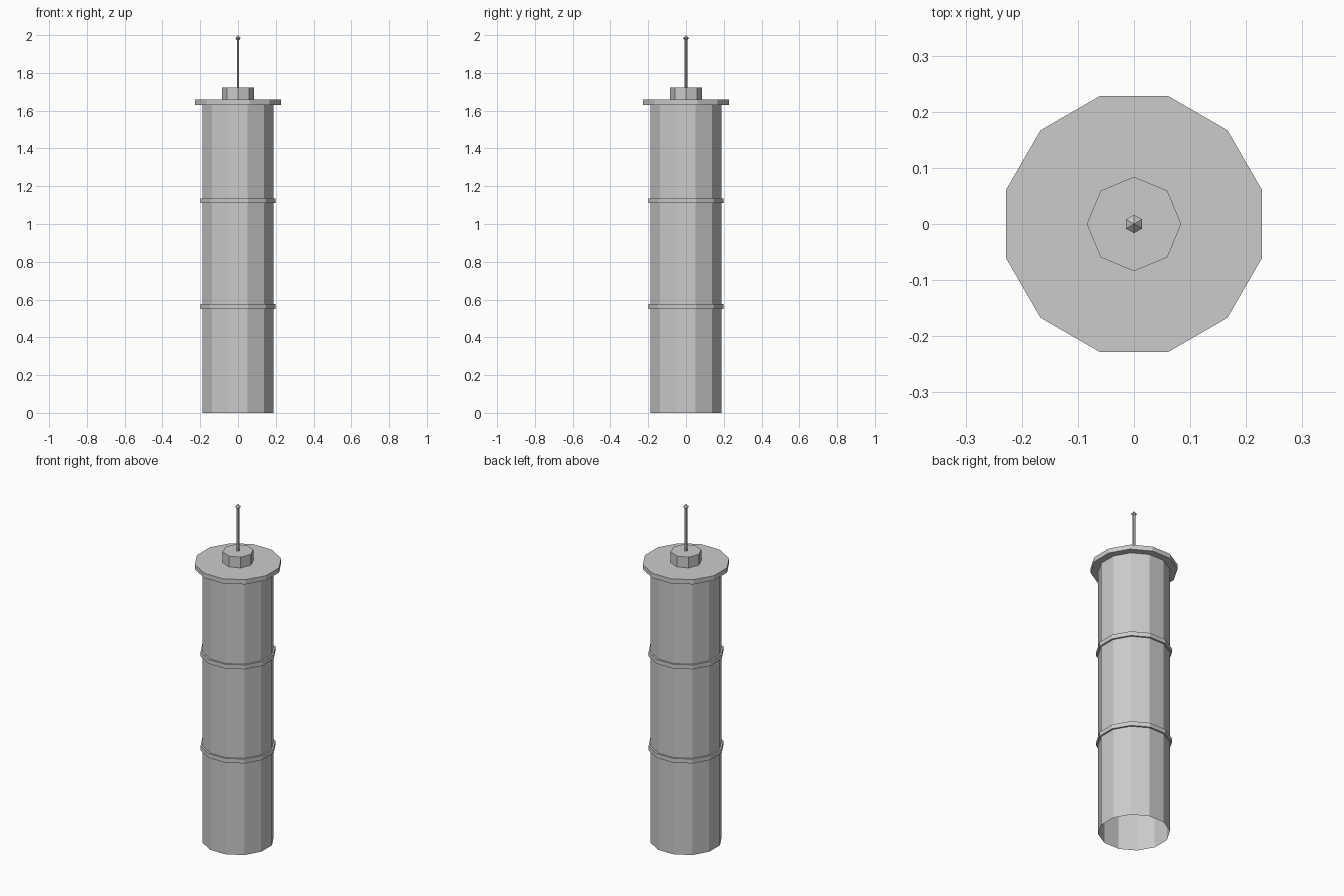
import bpy
import bmesh
import math
from mathutils import Matrix

cube = bpy.data.objects.get("Cube")
if cube:
    bpy.data.objects.remove(cube, do_unlink=True)

grey = bpy.data.materials.new("light_grey")
grey.use_nodes = True
COLOUR = (0.6, 0.6, 0.6, 1)
grey.diffuse_color = COLOUR
grey.node_tree.nodes["Principled BSDF"].inputs["Base Color"].default_value = COLOUR


def add_object(name, bm):
    mesh = bpy.data.meshes.new(name)
    bm.to_mesh(mesh)
    bm.free()
    mesh.materials.append(grey)
    obj = bpy.data.objects.new(name, mesh)
    bpy.context.collection.objects.link(obj)
    return obj


def prism(name, sides, radius, bottom, top, turn=0.0, capped=True):
    """Upright prism; turn is the angle of its first corner."""
    bm = bmesh.new()
    place = Matrix.Translation((0, 0, (bottom + top) / 2)) @ Matrix.Rotation(turn, 4, "Z")
    bmesh.ops.create_cone(bm, cap_ends=capped, segments=sides, radius1=radius,
                          radius2=radius, depth=top - bottom, matrix=place)
    return add_object(name, bm)


HALF_SIDE = math.radians(15)

# Open-ended shaft with flat sides facing front, back, left and right
prism("tower_shaft", 12, 0.195, 0, 1.63, HALF_SIDE, capped=False)

# Raised bands around the shaft
for name, height in (("lower_band", 0.55), ("upper_band", 1.11)):
    prism(name, 12, 0.205, height, height + 0.026, HALF_SIDE)

# Roof slab and the hub on it
prism("roof_slab", 12, 0.236, 1.63, 1.658, HALF_SIDE)
prism("roof_hub", 8, 0.084, 1.658, 1.722)

# Mast with a six-sided pointed tip
prism("mast", 6, 0.0075, 1.722, 1.985)
bm = bmesh.new()
bmesh.ops.create_uvsphere(bm, u_segments=6, v_segments=2, radius=0.0165,
                          matrix=Matrix.Translation((0, 0, 1.9835)))
add_object("mast_tip", bm)
